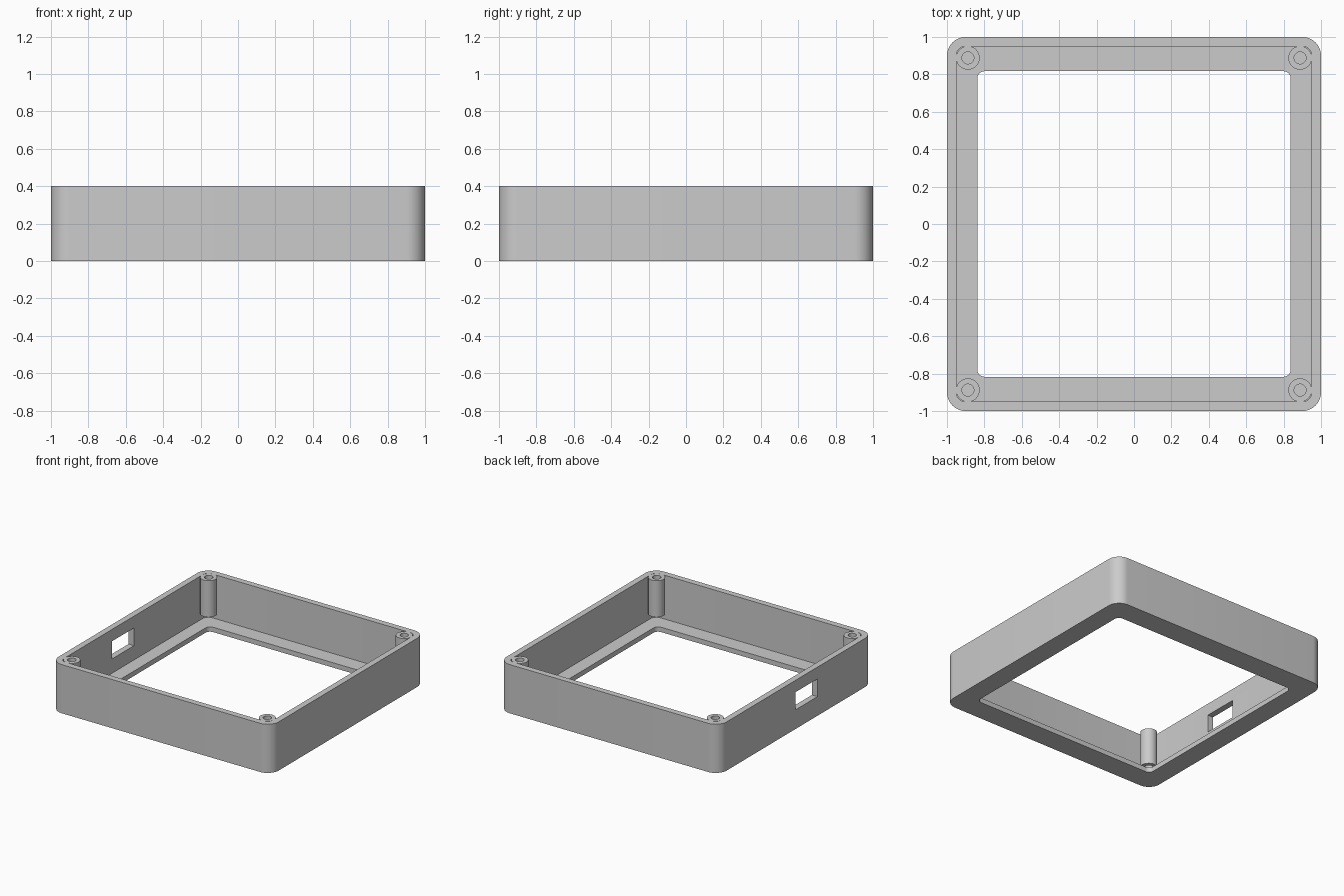
import bpy, bmesh, math

if "Cube" in bpy.data.objects:
    bpy.data.objects.remove(bpy.data.objects["Cube"])

H = 0.40        # overall height
FLOOR = 0.04    # bottom lip thickness

grey = bpy.data.materials.new("light_grey")
grey.diffuse_color = (0.6, 0.6, 0.6, 1)
grey.use_nodes = True
grey.node_tree.nodes["Principled BSDF"].inputs["Base Color"].default_value = grey.diffuse_color


def rounded_rect(hx, hy, r, z, n=10):
    """Closed outline with n segments in each rounded corner."""
    pts = []
    for k, (sx, sy) in enumerate([(1, 1), (-1, 1), (-1, -1), (1, -1)]):
        for i in range(n + 1):
            a = math.pi / 2 * (k + i / n)
            pts.append((sx * (hx - r) + r * math.cos(a),
                        sy * (hy - r) + r * math.sin(a), z))
    return pts


def circle(cx, cy, r, z, n=40):
    return [(cx + r * math.cos(2 * math.pi * i / n),
             cy + r * math.sin(2 * math.pi * i / n), z) for i in range(n)]


def ring_solid(name, outlines):
    """Join matching outlines in a closed cycle, giving a solid ring."""
    bm = bmesh.new()
    loops = [[bm.verts.new(p) for p in o] for o in outlines]
    for j, a in enumerate(loops):
        b = loops[(j + 1) % len(loops)]
        for i in range(len(a)):
            k = (i + 1) % len(a)
            bm.faces.new((a[i], a[k], b[k], b[i]))
    bmesh.ops.recalc_face_normals(bm, faces=bm.faces)
    me = bpy.data.meshes.new(name)
    bm.to_mesh(me)
    bm.free()
    me.materials.append(grey)
    ob = bpy.data.objects.new(name, me)
    bpy.context.collection.objects.link(ob)
    return ob


def activate(ob):
    bpy.ops.object.select_all(action='DESELECT')
    ob.select_set(True)
    bpy.context.view_layer.objects.active = ob


def smooth(ob):
    activate(ob)
    bpy.ops.object.shade_smooth_by_angle(angle=math.radians(30))


# Frame: outer wall, open top, inward lip around the bottom opening
frame = ring_solid("frame", [
    rounded_rect(1, 1, 0.10, 0),
    rounded_rect(1, 1, 0.10, H),
    rounded_rect(0.95, 0.95, 0.05, H),
    rounded_rect(0.95, 0.95, 0.05, FLOOR),
    rounded_rect(0.838, 0.817, 0.04, FLOOR),
    rounded_rect(0.838, 0.817, 0.04, 0),
])

# Cable slot through the left wall
bpy.ops.mesh.primitive_cube_add(size=1, location=(-0.975, -0.135, 0.23))
cutter = bpy.context.object
cutter.name = "slot_cutter"
cutter.scale = (0.12, 0.285, 0.145)
cutter.hide_render = True
cut = frame.modifiers.new("slot", 'BOOLEAN')
cut.operation = 'DIFFERENCE'
cut.solver = 'EXACT'
cut.object = cutter
activate(frame)
bpy.ops.object.modifier_apply(modifier=cut.name)
bpy.data.objects.remove(cutter, do_unlink=True)
smooth(frame)

# Hollow screw posts in the corners, ending above the lip
for sx, sy, place in [(-1, -1, "front_left"), (1, -1, "front_right"),
                      (-1, 1, "back_left"), (1, 1, "back_right")]:
    x, y = sx * 0.888, sy * 0.888
    post = ring_solid("screw_post_" + place, [
        circle(x, y, 0.063, 0.10), circle(x, y, 0.063, H),
        circle(x, y, 0.032, H), circle(x, y, 0.032, 0.10)])
    smooth(post)
